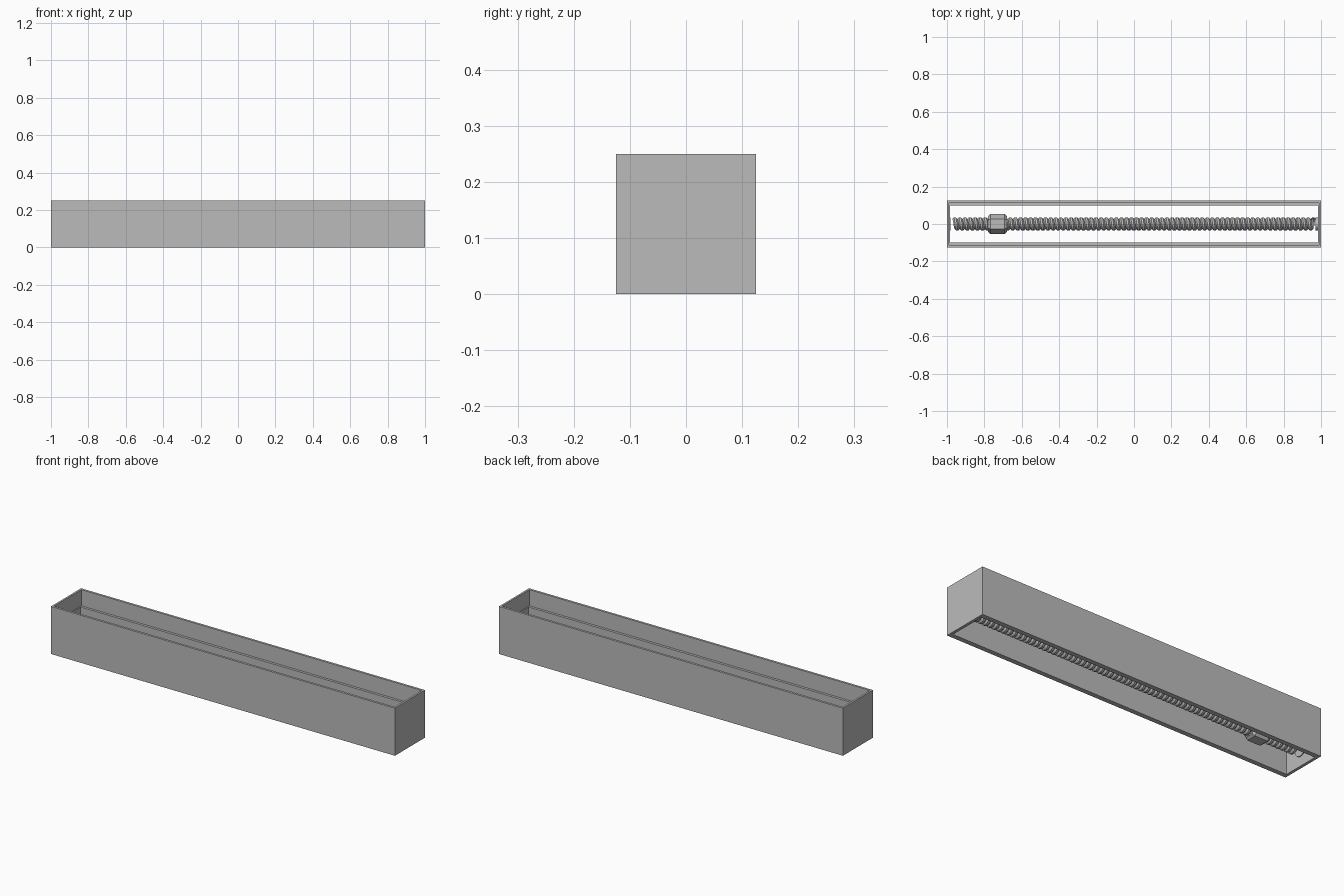
import bpy, bmesh
from math import pi, cos, sin, radians

if "Cube" in bpy.data.objects:
    bpy.data.objects.remove(bpy.data.objects["Cube"], do_unlink=True)

grey = bpy.data.materials.new("grey metal")
grey.use_nodes = True
grey.diffuse_color = (0.5, 0.5, 0.5, 1)
grey.node_tree.nodes["Principled BSDF"].inputs["Base Color"].default_value = (0.5, 0.5, 0.5, 1)

LENGTH, WIDTH, HEIGHT = 2.0, 0.25, 0.25
ROD_Z, PITCH, SEGMENTS = 0.083, 0.027, 16


def add_object(name, bm):
    mesh = bpy.data.meshes.new(name)
    bm.to_mesh(mesh)
    bm.free()
    mesh.materials.append(grey)
    obj = bpy.data.objects.new(name, mesh)
    bpy.context.collection.objects.link(obj)
    return obj


def rectangle(bm, half_x, half_y, z):
    return [bm.verts.new((sx * half_x, sy * half_y, z))
            for sx, sy in ((-1, -1), (1, -1), (1, 1), (-1, 1))]


def bridge(bm, a, b):
    n = len(a)
    for i in range(n):
        bm.faces.new((a[i], a[(i + 1) % n], b[(i + 1) % n], b[i]))


# Housing: open top and bottom, with a ledge inside the long walls
bm = bmesh.new()
loops = [rectangle(bm, *row) for row in (
    (LENGTH / 2, WIDTH / 2, 0),
    (LENGTH / 2, WIDTH / 2, HEIGHT),
    (0.99, 0.113, HEIGHT),
    (0.99, 0.113, 0.165),
    (0.985, 0.1, 0.165),
    (0.985, 0.1, 0))]
for i, loop in enumerate(loops):
    bridge(bm, loop, loops[(i + 1) % len(loops)])
bmesh.ops.recalc_face_normals(bm, faces=bm.faces)
add_object("housing", bm)

# Threaded rod: a V profile swept along a helix about x
bm = bmesh.new()
turns = int(1.97 / PITCH)
start = -turns * PITCH / 2
steps = turns * SEGMENTS
previous = None
for i in range(steps - SEGMENTS + 1):
    a = 2 * pi * i / SEGMENTS
    x = start + PITCH * i / SEGMENTS
    row = [bm.verts.new((x + f * PITCH, r * cos(a), r * sin(a)))
           for f, r in ((0, 0.027), (0.3, 0.036), (0.7, 0.036), (1, 0.027))]
    if previous:
        for j in range(3):
            bm.faces.new((previous[j], previous[j + 1], row[j + 1], row[j]))
    previous = row
bmesh.ops.remove_doubles(bm, verts=bm.verts, dist=0.0001)
bmesh.ops.recalc_face_normals(bm, faces=bm.faces)
rod = add_object("threaded_rod", bm)
rod.location.z = ROD_Z

# Rod end journals seated in the end walls
for side, end in ((-1, 1.0), (1, 0.99)):
    bpy.ops.mesh.primitive_cylinder_add(
        vertices=24, radius=0.034, depth=0.02,
        location=(side * (end - 0.01), 0, ROD_Z), rotation=(0, pi / 2, 0))
    journal = bpy.context.object
    journal.name = "left_journal" if side > 0 else "right_journal"
    journal.data.materials.append(grey)

# Hex nut with chamfered ends
bm = bmesh.new()
rings = []
for x, r in ((-0.05, 0.036), (-0.05, 0.043), (-0.037, 0.054),
             (0.037, 0.054), (0.05, 0.043), (0.05, 0.036)):
    rings.append([bm.verts.new((x, r * cos(radians(60 * k)), r * sin(radians(60 * k))))
                  for k in range(6)])
for a, b in zip(rings, rings[1:]):
    bridge(bm, a, b)
bmesh.ops.recalc_face_normals(bm, faces=bm.faces)
nut = add_object("hex_nut", bm)
nut.location = (-0.73, 0, ROD_Z)
